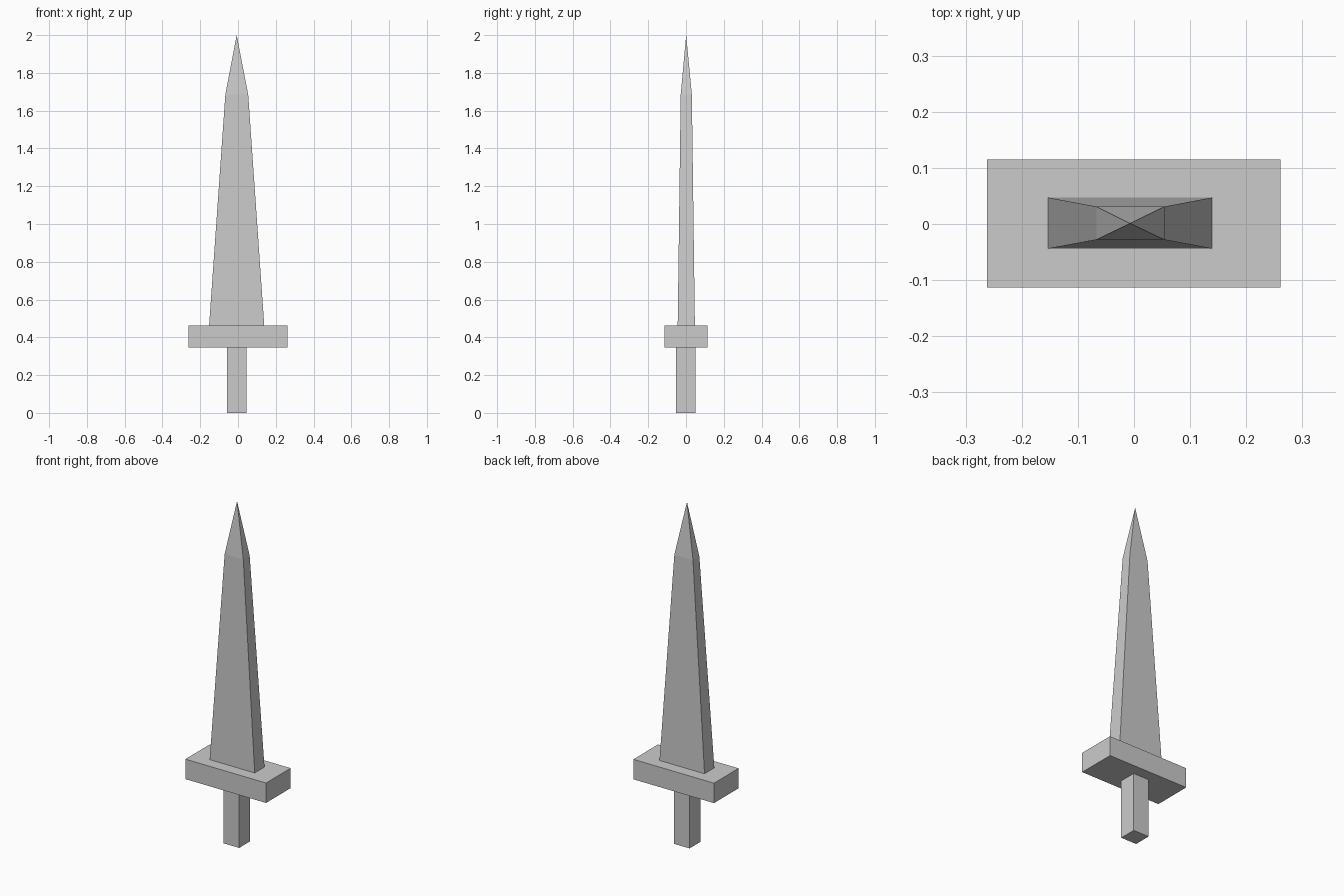
import bpy, bmesh

if "Cube" in bpy.data.objects:
    bpy.data.objects.remove(bpy.data.objects["Cube"])


def loft(name, sections, tip=None):
    """Stack rectangular sections (x0, x1, y0, y1, z), closed by a cap or a point."""
    bm = bmesh.new()
    rings = []
    for x0, x1, y0, y1, z in sections:
        corners = ((x0, y0), (x1, y0), (x1, y1), (x0, y1))
        rings.append([bm.verts.new((x, y, z)) for x, y in corners])
    bm.faces.new(rings[0][::-1])
    for low, high in zip(rings, rings[1:]):
        for i in range(4):
            j = (i + 1) % 4
            bm.faces.new((low[i], low[j], high[j], high[i]))
    if tip:
        point = bm.verts.new(tip)
        for i in range(4):
            bm.faces.new((rings[-1][i], rings[-1][(i + 1) % 4], point))
    else:
        bm.faces.new(rings[-1])
    bmesh.ops.recalc_face_normals(bm, faces=bm.faces)
    mesh = bpy.data.meshes.new(name)
    bm.to_mesh(mesh)
    bm.free()
    obj = bpy.data.objects.new(name, mesh)
    bpy.context.collection.objects.link(obj)
    return obj


def box(name, x0, x1, y0, y1, z0, z1):
    return loft(name, [(x0, x1, y0, y1, z0), (x0, x1, y0, y1, z1)])


# Square grip
box("grip", -0.058, 0.044, -0.052, 0.05, 0, 0.345)

# Cross guard
box("guard", -0.262, 0.261, -0.113, 0.115, 0.345, 0.462)

# Tapered blade ending in a four-sided point
loft("blade",
     [(-0.153, 0.139, -0.044, 0.047, 0.462),
      (-0.067, 0.054, -0.028, 0.031, 1.685)],
     tip=(-0.007, 0.001, 2.0))
